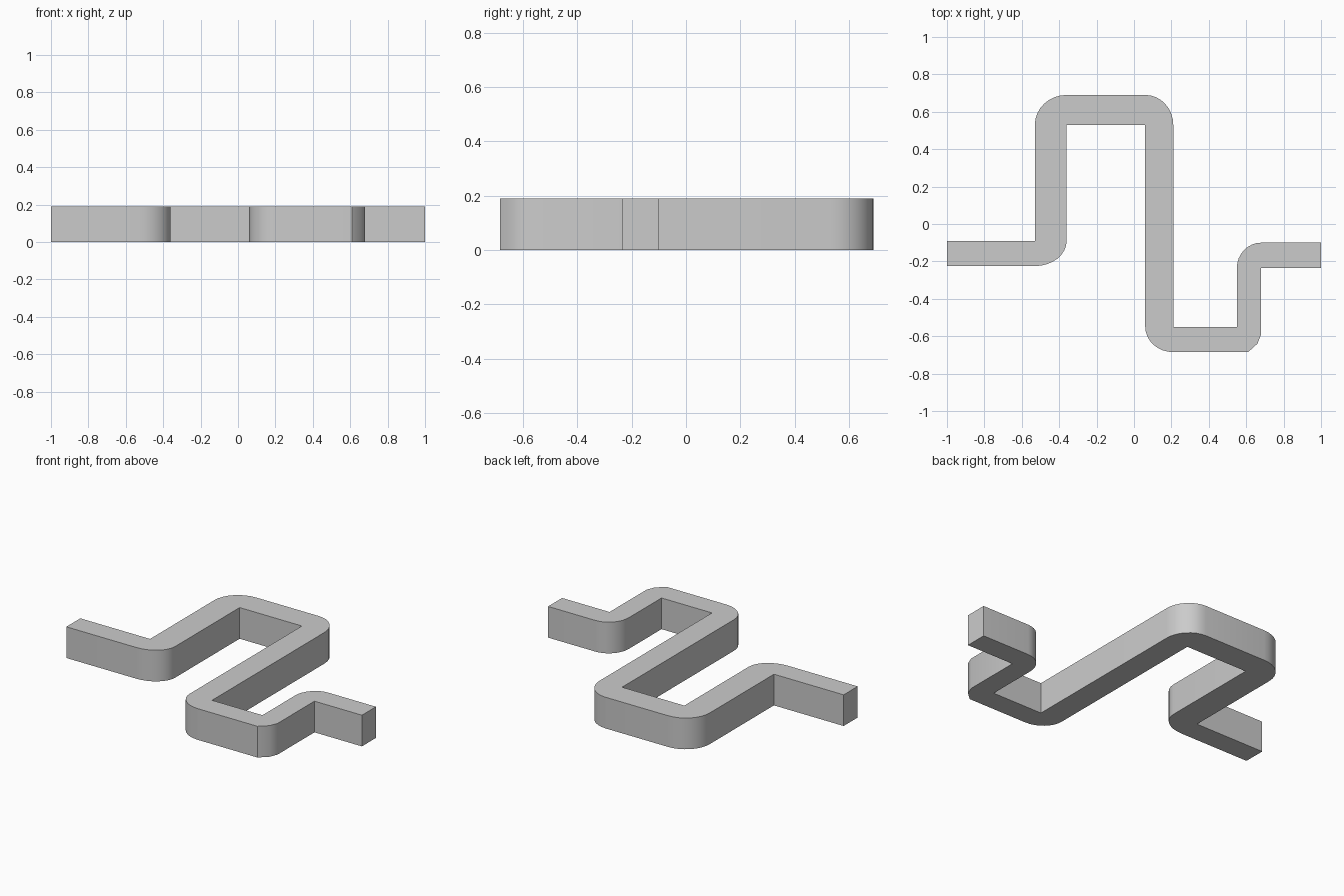
import bpy
import bmesh
from math import sin, cos, pi

cube = bpy.data.objects.get("Cube")
if cube:
    bpy.data.objects.remove(cube, do_unlink=True)

HEIGHT = 0.19

grey = bpy.data.materials.new("plain grey")
grey.use_nodes = True
colour = (0.6, 0.6, 0.6, 1)
grey.diffuse_color = colour
grey.node_tree.nodes["Principled BSDF"].inputs["Base Color"].default_value = colour


def bend(cx, cy, rx, ry, start, turn, steps=8):
    """Quarter-turn outer corner; angles in quarter turns."""
    angles = [(start + turn * i / steps) * pi / 2 for i in range(steps + 1)]
    return [(cx + rx * cos(a), cy + ry * sin(a)) for a in angles]


# Outline of the winding bar: outer corners rounded, inner corners sharp
outline = [(-1, -0.09), (-0.53, -0.09)]
outline += bend(-0.36, 0.53, 0.17, 0.16, 2, -1)
outline += bend(0.06, 0.53, 0.15, 0.16, 1, -1)
outline += [(0.21, -0.55), (0.55, -0.55)]
outline += bend(0.68, -0.235, 0.13, 0.135, 2, -1)
outline += [(1, -0.10), (1, -0.235), (0.68, -0.235)]
outline += [(0.68, -0.59), (0.66, -0.64), (0.61, -0.685)]
outline += bend(0.21, -0.55, 0.15, 0.135, 3, -1)
outline += [(0.06, 0.53), (-0.36, 0.53)]
outline += bend(-0.53, -0.09, 0.17, 0.135, 4, -1)
outline += [(-1, -0.225)]

# Extrude the outline to a solid bar
bm = bmesh.new()
base = bm.faces.new([bm.verts.new((x, y, 0)) for x, y in outline])
raised = bmesh.ops.extrude_face_region(bm, geom=[base], use_keep_orig=True)
top_verts = [v for v in raised["geom"] if isinstance(v, bmesh.types.BMVert)]
bmesh.ops.translate(bm, verts=top_verts, vec=(0, 0, HEIGHT))
bmesh.ops.recalc_face_normals(bm, faces=bm.faces)
mesh = bpy.data.meshes.new("winding_bar")
bm.to_mesh(mesh)
bm.free()
mesh.materials.append(grey)

bar = bpy.data.objects.new("winding_bar", mesh)
bpy.context.collection.objects.link(bar)
bpy.context.view_layer.objects.active = bar
bar.select_set(True)
bpy.ops.object.shade_smooth_by_angle(angle=pi / 6)
